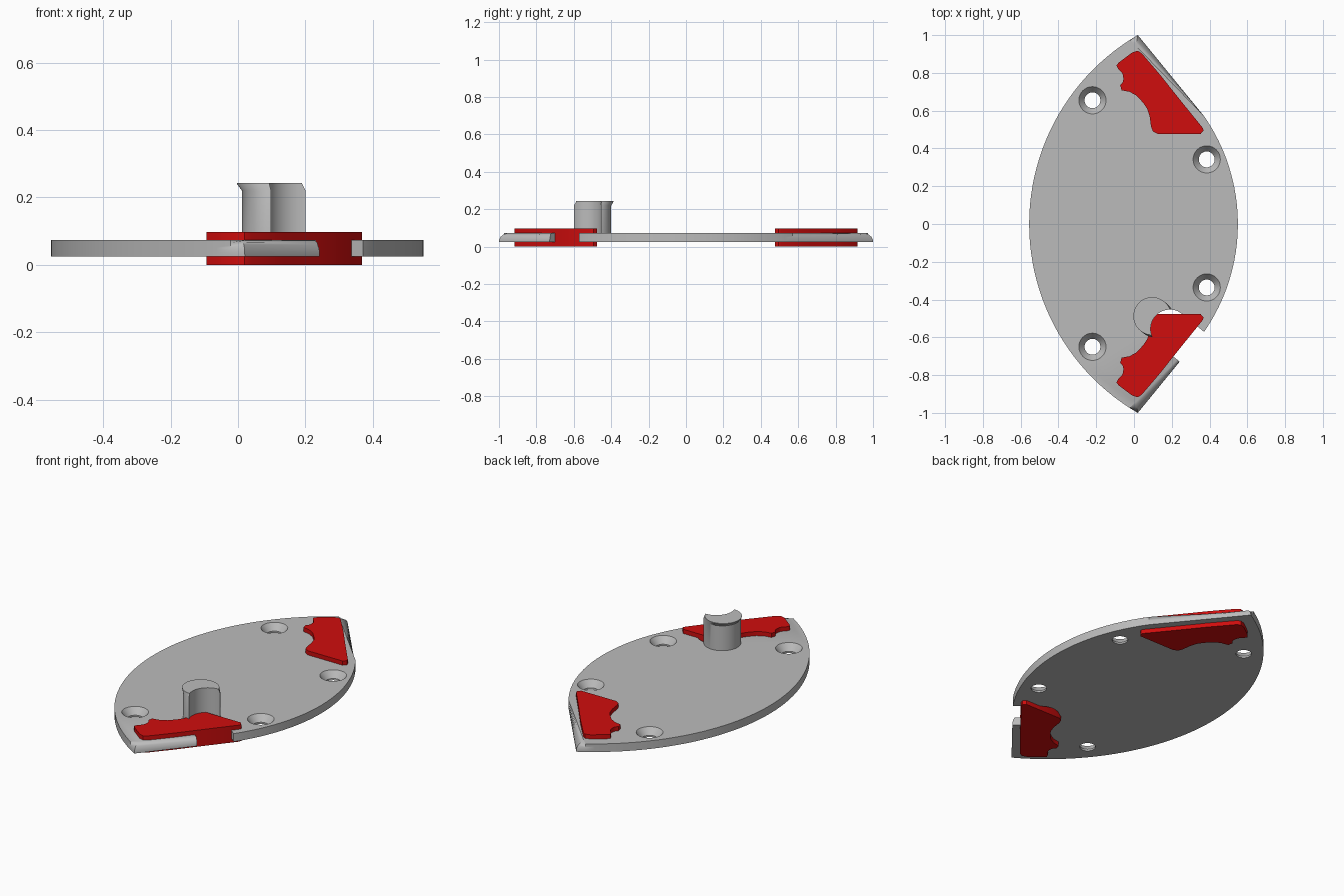
import bpy, bmesh, math

if "Cube" in bpy.data.objects:
    bpy.data.objects.remove(bpy.data.objects["Cube"])


def material(name, rgb):
    m = bpy.data.materials.new(name)
    m.diffuse_color = (*rgb, 1)
    m.use_nodes = True
    m.node_tree.nodes["Principled BSDF"].inputs["Base Color"].default_value = m.diffuse_color
    return m


GREY = material("light grey", (0.5, 0.5, 0.5))
RED = material("red", (0.63, 0.004, 0.004))


def finish(name, bm, mat):
    bmesh.ops.recalc_face_normals(bm, faces=bm.faces)
    me = bpy.data.meshes.new(name)
    bm.to_mesh(me)
    bm.free()
    me.materials.append(mat)
    ob = bpy.data.objects.new(name, me)
    bpy.context.collection.objects.link(ob)
    return ob


def loft(name, rings, mat, round_top=0):
    """Solid through stacked rings of equal point count, optionally rounded on top."""
    bm = bmesh.new()
    rows = [[bm.verts.new(p) for p in ring] for ring in rings]
    n = len(rows[0])
    for a, b in zip(rows, rows[1:]):
        for i in range(n):
            j = (i + 1) % n
            bm.faces.new((a[i], a[j], b[j], b[i]))
    bm.faces.new(rows[0][::-1])
    top = bm.faces.new(rows[-1])
    if round_top:
        bmesh.ops.bevel(bm, geom=list(top.edges), offset=round_top, segments=6,
                        profile=0.5, affect='EDGES', clamp_overlap=False)
    return finish(name, bm, mat)


def prism(name, pts, z0, z1, mat, round_top=0):
    return loft(name, [[(x, y, z) for x, y in pts] for z in (z0, z1)], mat, round_top)


def circle(x, y, r, z, n=48):
    return [(x + r * math.cos(2 * math.pi * i / n),
             y + r * math.sin(2 * math.pi * i / n), z) for i in range(n)]


def arc(cx, cy, r, a0, a1, n):
    return [(cx + r * math.cos(a0 + (a1 - a0) * i / n),
             cy + r * math.sin(a0 + (a1 - a0) * i / n)) for i in range(n + 1)]


def cut(ob, cutters):
    for c in cutters:
        mod = ob.modifiers.new("cut", 'BOOLEAN')
        mod.operation, mod.solver, mod.object = 'DIFFERENCE', 'EXACT', c
        bpy.context.view_layer.objects.active = ob
        bpy.ops.object.modifier_apply(modifier=mod.name)


def smooth(ob):
    bpy.ops.object.select_all(action='DESELECT')
    ob.select_set(True)
    bpy.context.view_layer.objects.active = ob
    bpy.ops.object.shade_smooth_by_angle(angle=math.radians(30))


# plate: pointed oval with a rounded upper rim
Z0, Z1 = 0.025, 0.073
right = math.atan2(0.57, 0.822)
left = math.asin(1 / 1.157)
outline = arc(-0.45, 0, 1.0, -right, right, 24)
outline += arc(0.602, 0, 1.157, math.pi - left, math.pi + left, 48)
plate = prism("plate", outline, Z0, Z1, GREY, 0.044)

# hook post: round post with an overhanging lip facing the middle
OUT = (0.775, -0.632)                 # outward direction of the cut edge
px, py = 0.112, -0.5
post = loft("hook_post", [circle(px, py, 0.1, z) for z in (0.05, 0.22)]
            + [circle(px - 0.02 * OUT[0], py - 0.02 * OUT[1], 0.1, z)
               for z in (0.24, 0.243)], GREY)

# round-ended slot through the plate edge and the post
sx, sy = 0.19, -0.555
ang = math.atan2(OUT[1], OUT[0])
slot_pts = arc(sx, sy, 0.102, ang + math.pi / 2, ang + 1.5 * math.pi, 24)
slot_pts += [(x + 0.4 * OUT[0], y + 0.4 * OUT[1]) for x, y in (slot_pts[-1], slot_pts[0])]
slot = prism("slot_cutter", slot_pts, -0.1, 0.4, GREY)

# countersunk screw holes
holes = [loft("hole_cutter", [circle(x, y, 0.042, -0.1), circle(x, y, 0.042, 0.035),
                              circle(x, y, 0.072, Z1), circle(x, y, 0.072, 0.1)], GREY)
         for x, y in ((-0.22, 0.655), (-0.22, -0.65), (0.385, 0.342), (0.385, -0.336))]

cut(plate, [slot] + holes)
cut(post, [slot])
for c in [slot] + holes:
    bpy.data.objects.remove(c)

# pads: shaped blocks passing through the plate near both tips
pad = [(-.093, .84), (-.08, .855), (-.01, .908), (.02, .917), (.04, .905),
       (.14, .788), (.24, .662), (.363, .51), (.368, .495), (.353, .477),
       (.125, .477), (.10, .49), (.09, .517), (.083, .57), (.07, .61), (.05, .64),
       (.013, .68), (-.024, .70), (-.066, .708), (-.073, .735),
       (-.06, .75), (-.056, .767), (-.058, .787), (-.066, .804), (-.082, .818)]
pads = [prism(n, [(x, s * y) for x, y in pad], 0, 0.098, RED)
        for n, s in (("rear_pad", 1), ("front_pad", -1))]
# the front pad stops against the post inside the slot
cut(pads[1], [post])

for ob in [plate, post] + pads:
    smooth(ob)
